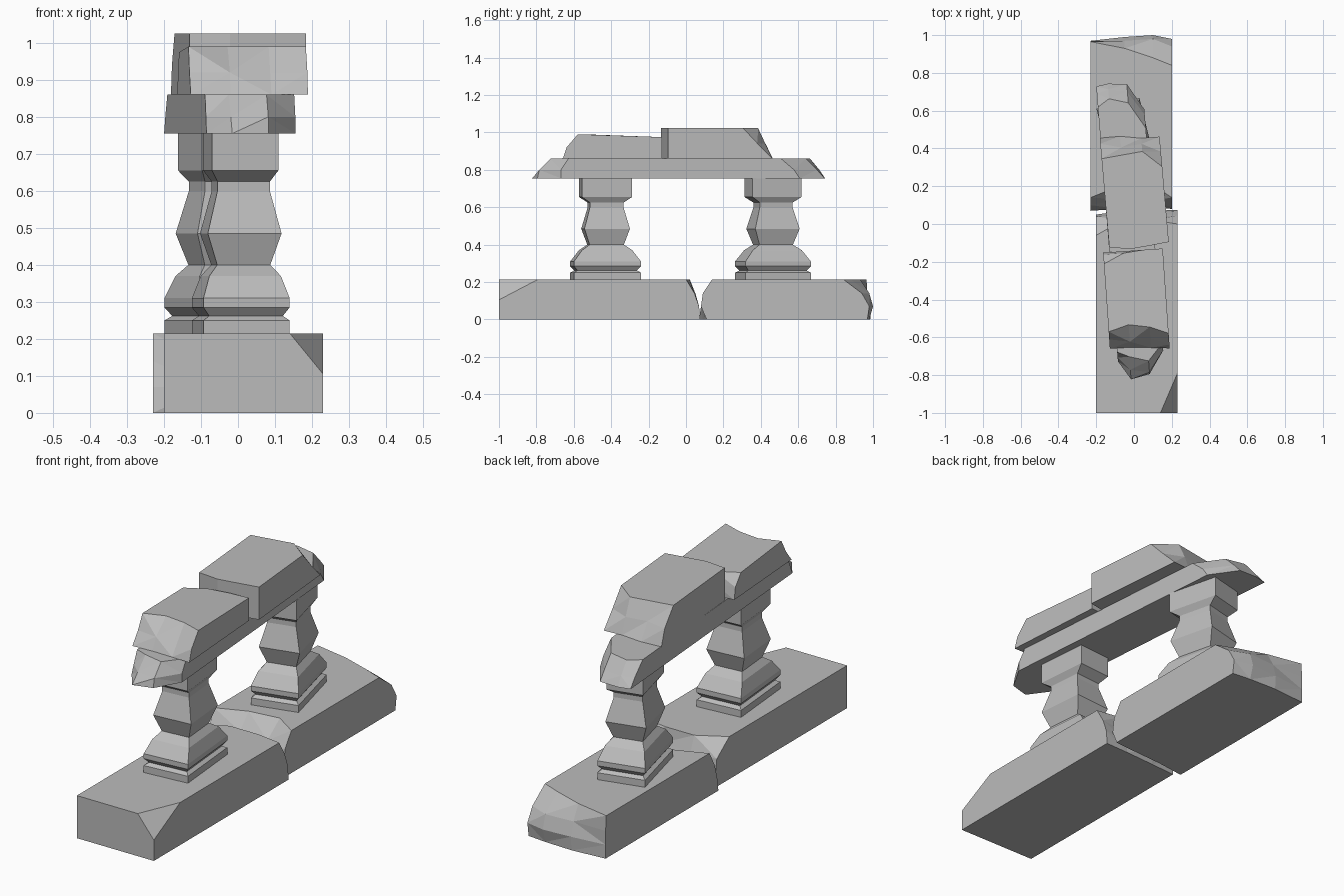
import bpy, bmesh
from math import radians
from mathutils import Matrix, Vector

cube = bpy.data.objects.get("Cube")
if cube:
    bpy.data.objects.remove(cube)

stone = bpy.data.materials.new("grey_stone")
stone.use_nodes = True
stone.diffuse_color = (0.5, 0.5, 0.5, 1)
stone.node_tree.nodes["Principled BSDF"].inputs["Base Color"].default_value = (0.5, 0.5, 0.5, 1)


def finish(name, bm, x=0, y=0, turn=0):
    bmesh.ops.recalc_face_normals(bm, faces=bm.faces)
    bm.transform(Matrix.Translation((x, y, 0)) @ Matrix.Rotation(radians(turn), 4, "Z"))
    mesh = bpy.data.meshes.new(name)
    bm.to_mesh(mesh)
    bm.free()
    mesh.materials.append(stone)
    obj = bpy.data.objects.new(name, mesh)
    bpy.context.collection.objects.link(obj)
    return obj


def broken_end(bm, xs, zs, depth):
    """Rough end face: a grid of points, each at its own y, split along short diagonals."""
    grid = [[bm.verts.new((x, y, z)) for x, y in zip(xs, row)] for z, row in zip(zs, depth)]
    for low, high in zip(grid, grid[1:]):
        for i in range(len(xs) - 1):
            a, b, c, d = low[i], low[i + 1], high[i + 1], high[i]
            if (a.co - c.co).length < (b.co - d.co).length:
                tris = (a, b, c), (a, c, d)
            else:
                tris = (a, b, d), (b, c, d)
            for tri in tris:
                bm.faces.new(tri)
    return grid


def block(name, front, rear, **place):
    """Stone block with a rough grid at each end, joined by four long sides."""
    bm = bmesh.new()
    f, r = broken_end(bm, *front), broken_end(bm, *rear)
    for pick in (lambda g: g[0], lambda g: g[-1],
                 lambda g: [row[0] for row in g], lambda g: [row[-1] for row in g]):
        bm.faces.new(pick(f) + pick(r)[::-1])
    return finish(name, bm, **place)


def baluster(name, **place):
    """Stack of rectangular rings: half width, half depth, height."""
    rings = [(.117, .18, .215), (.117, .18, .25), (.1, .16, .262), (.117, .18, .285),
             (.117, .18, .31), (.097, .135, .37), (.072, .092, .4), (.1, .122, .485),
             (.071, .09, .6), (.071, .09, .625), (.09, .135, .655), (.09, .135, .756)]
    bm = bmesh.new()
    loops = [[bm.verts.new((sx * w, sy * d, z)) for sx, sy in ((-1, -1), (1, -1), (1, 1), (-1, 1))]
             for w, d, z in rings]
    for low, high in zip(loops, loops[1:]):
        for i in range(4):
            j = (i + 1) % 4
            bm.faces.new((low[i], low[j], high[j], high[i]))
    bm.faces.new(loops[0])
    bm.faces.new(loops[-1])
    return finish(name, bm, **place)


# Plinth, broken into two shifted halves
rows = (0, .07, .14, .215)
block("front_plinth",
      ((-.2, .14, .23), (0, .105, .215), [(-1, -1, -1), (-1, -1, -1), (-1, -1, -.79)]),
      ((-.2, -.06, .1, .23), rows, [(.05, .06, .07, .075), (.05, .07, .06, .07),
                                    (.04, .05, .03, .045), (-.06, .02, .02, 0)]))
block("rear_plinth",
      ((-.23, -.08, .08, .2), rows, [(.07, .09, .1, .11), (.08, .08, .09, .08),
                                     (.1, .13, .12, .09), (.14, .2, .22, .14)]),
      ((-.23, -.05, .1, .2), rows, [(.97, .985, .98, .97), (.97, .99, 1, .98),
                                    (.97, .97, .98, .94), (.965, .93, .88, .84)]))

# Balusters, each twisted a little
baluster("front_baluster", x=.0075, y=-.43, turn=5)
baluster("rear_baluster", x=-.042, y=.465, turn=14)

# Lower rail
rail_x, rail_z = (-.122, -.06, .04, .122), (.755, .8, .86)
block("lower_rail",
      (rail_x, rail_z, [(-.72, -.82, -.8, -.68), (-.7, -.77, -.79, -.68), (-.67, -.7, -.73, -.64)]),
      (rail_x, rail_z, [(.74, .75, .74, .6), (.7, .72, .7, .57), (.63, .67, .64, .5)]),
      x=-.02, turn=4.5)

# Capping stones on the rail, the rear one taller
cap_x = (-.158, -.05, .06, .158)
block("front_cap",
      (cap_x, (.86, .92, .99), [(-.25, -.25, -.26, -.27), (-.2, -.22, -.21, -.25),
                                (-.16, -.13, -.15, -.19)]),
      (cap_x, (.86, .92, .975), [(.26, .26, .26, .26), (.25, .26, .26, .26), (.2, .25, .26, .26)]),
      x=.0125, y=-.4, turn=4)
block("rear_cap",
      (cap_x, (.86, .94, 1.025), [(-.25, -.27, -.26, -.25)] * 3),
      (cap_x, (.86, .94, 1.025), [(.33, .33, .31, .31), (.3, .27, .28, .23), (.22, .23, .24, .15)]),
      x=.005, y=.14, turn=5)
